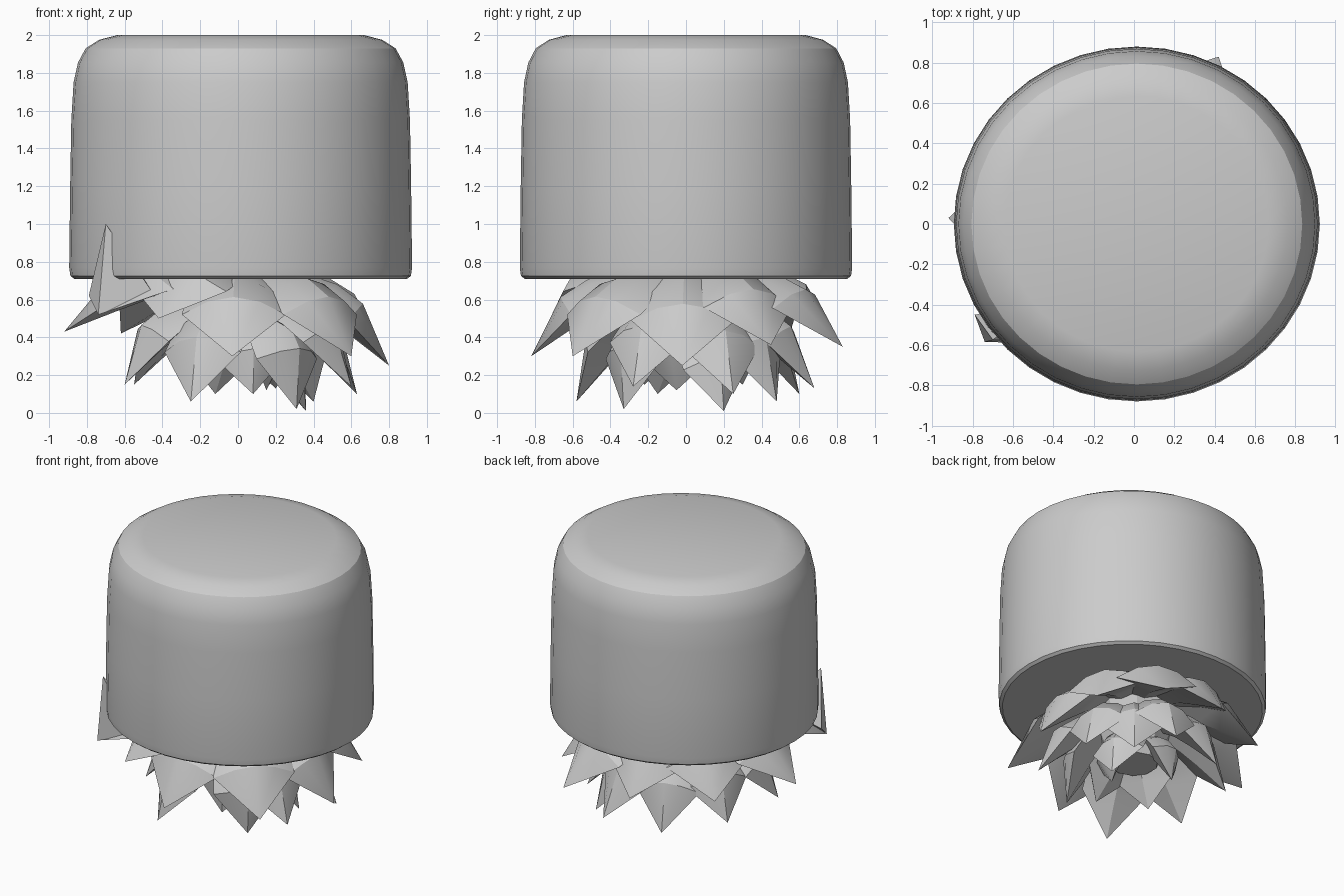
import bpy, bmesh, math
from mathutils import Vector

if "Cube" in bpy.data.objects:
    bpy.data.objects.remove(bpy.data.objects["Cube"])


def finish(name, bm, angle=None):
    bmesh.ops.recalc_face_normals(bm, faces=bm.faces)
    mesh = bpy.data.meshes.new(name)
    bm.to_mesh(mesh)
    bm.free()
    obj = bpy.data.objects.new(name, mesh)
    bpy.context.collection.objects.link(obj)
    if angle:
        bpy.context.view_layer.objects.active = obj
        obj.select_set(True)
        bpy.ops.object.shade_smooth_by_angle(angle=math.radians(angle))
        obj.select_set(False)


def skin(bm, rings):
    for a, b in zip(rings, rings[1:]):
        n = len(a)
        for i in range(n):
            bm.faces.new((a[i], a[(i + 1) % n], b[(i + 1) % n], b[i]))


# Upturned pot, a slightly oval lathe with soft top edge and flat underside
def make_pot():
    profile = [(0.645, 1.99), (0.74, 1.975), (0.81, 1.93), (0.85, 1.855), (0.873, 1.75),
               (0.885, 1.55), (0.891, 1.2), (0.896, 0.77), (0.89, 0.725), (0.87, 0.71)]
    bm = bmesh.new()
    rings = []
    n = 40
    for r, z in profile:
        rings.append([bm.verts.new((0.014 + r * 1.013 * math.cos(2 * math.pi * i / n),
                                    r * 0.982 * math.sin(2 * math.pi * i / n), z))
                      for i in range(n)])
    skin(bm, rings)
    bm.faces.new(rings[0])
    bm.faces.new(rings[-1])
    bmesh.ops.translate(bm, verts=rings[0], vec=(0, 0, 0.01))
    finish("pot", bm, 25)


# Thick pointed leaf: ridge outside, keel inside, bowed outward to its tip
def make_leaf(name, tip, base_r, base_z, width, thick, bow):
    tip = Vector(tip)
    out = Vector((tip.x, tip.y, 0)).normalized()
    side = Vector((-out.y, out.x, 0))
    base = out * base_r + Vector((0, 0, base_z))
    axis = (tip - base).normalized()
    normal = axis.cross(side)
    if normal.z < 0:
        normal = -normal
    bm = bmesh.new()
    rings = []
    for t, w, k in ((0, 0.55, 0.7), (0.35, 0.95, 1), (0.58, 1, 1)):
        c = base.lerp(tip, t) + normal * bow * math.sin(math.pi * t)
        h, d = width * w / 2, thick * k
        section = ((-h, -d * 0.2), (-h * 0.5, d * 0.5), (0, d * 0.75), (h * 0.5, d * 0.5),
                   (h, -d * 0.2), (0, -d * 0.7))
        rings.append([bm.verts.new(c + side * u + normal * v) for u, v in section])
    skin(bm, rings)
    bm.faces.new(rings[0])
    end = bm.verts.new(tip)
    last = rings[-1]
    for i in range(6):
        bm.faces.new((last[i], last[(i + 1) % 6], end))
    finish(name, bm, 25)


make_pot()

# Three whorls of leaves, from the spreading outer one to the hanging heart
outer = [(0.80, -0.02, 0.25), (0.60, -0.60, 0.30), (-0.03, -0.82, 0.30),
         (-0.42, -0.72, 0.50), (-0.74, -0.58, 0.52), (-0.92, 0.03, 0.43),
         (-0.62, 0.55, 0.42), (-0.10, 0.80, 0.40), (0.42, 0.83, 0.35),
         (0.70, 0.45, 0.36)]
middle = [(0.63, 0.25, 0.10), (0.60, -0.28, 0.14), (0.31, -0.33, 0.02),
          (-0.25, -0.58, 0.06), (-0.60, -0.22, 0.15), (-0.55, 0.30, 0.15),
          (-0.22, 0.60, 0.10), (0.20, 0.68, 0.13), (0.40, 0.48, 0.06)]
inner = [(0.36, 0.20, 0.01), (0.08, -0.30, 0.10), (-0.25, -0.15, 0.10),
         (-0.12, 0.25, 0.10), (0.15, -0.05, 0.12)]
for i, p in enumerate(outer):
    make_leaf(f"outer_leaf_{i + 1}", p, 0.22, 0.72, 0.55, 0.12, 0.08)
for i, p in enumerate(middle):
    make_leaf(f"middle_leaf_{i + 1}", p, 0.14, 0.58, 0.44, 0.12, 0.09)
for i, p in enumerate(inner):
    make_leaf(f"inner_leaf_{i + 1}", p, 0.05, 0.46, 0.36, 0.11, 0.07)

# Short stem hidden between the leaves
bm = bmesh.new()
bmesh.ops.create_cone(bm, cap_ends=True, segments=10, radius1=0.16, radius2=0.34, depth=0.42)
bmesh.ops.translate(bm, verts=bm.verts, vec=(0, 0, 0.5))
finish("stem", bm)

# Stray leaf sliver breaking through the pot wall at front left
bm = bmesh.new()
for p in ((-0.70, -0.575, 1.0), (-0.79, -0.45, 0.62), (-0.74, -0.585, 0.52),
          (-0.68, -0.58, 0.66), (-0.44, -0.58, 0.62), (-0.50, -0.40, 0.72)):
    bm.verts.new(p)
bmesh.ops.convex_hull(bm, input=bm.verts)
finish("stray_leaf", bm)
